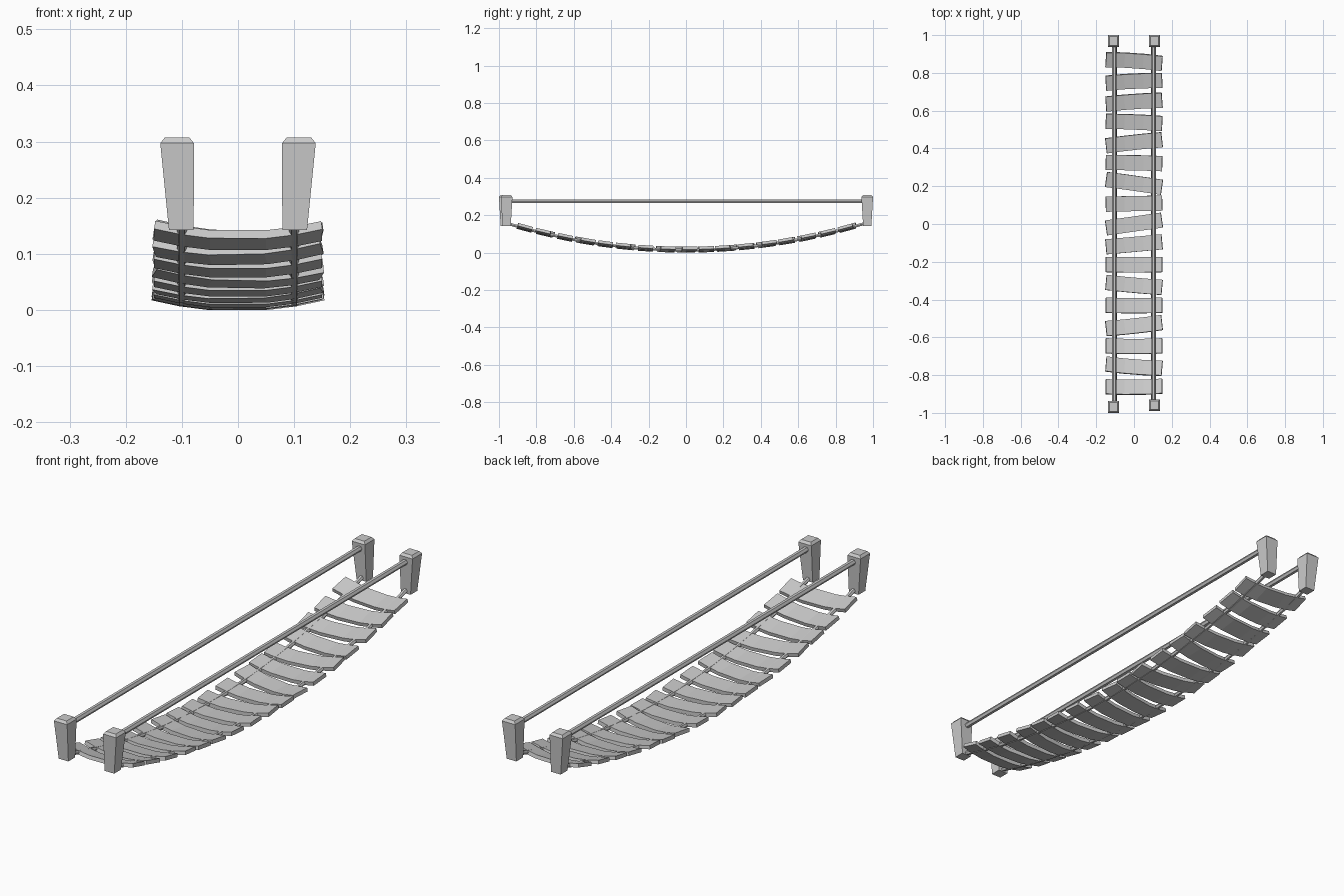
import bpy, bmesh, math
from mathutils import Matrix

if "Cube" in bpy.data.objects:
    bpy.data.objects.remove(bpy.data.objects["Cube"])

SAG = 0.156  # hanging curve: z = SAG * y^2


def finish(name, bm):
    bmesh.ops.recalc_face_normals(bm, faces=bm.faces)
    me = bpy.data.meshes.new(name)
    bm.to_mesh(me)
    bm.free()
    ob = bpy.data.objects.new(name, me)
    bpy.context.collection.objects.link(ob)
    return ob


def loft(name, rings):
    """Skin a list of equal-size closed rings and cap both ends."""
    bm = bmesh.new()
    vs = [[bm.verts.new(p) for p in r] for r in rings]
    n = len(vs[0])
    for a, b in zip(vs, vs[1:]):
        for i in range(n):
            j = (i + 1) % n
            bm.faces.new((a[i], a[j], b[j], b[i]))
    bm.faces.new(vs[0])
    bm.faces.new(vs[-1])
    return finish(name, bm)


def rope(name, pts, radius):
    cu = bpy.data.curves.new(name, 'CURVE')
    cu.dimensions = '3D'
    cu.bevel_depth = radius
    cu.bevel_resolution = 1
    cu.use_fill_caps = True
    sp = cu.splines.new('POLY')
    sp.points.add(len(pts) - 1)
    for p, co in zip(sp.points, pts):
        p.co = (*co, 1)
    sp.use_smooth = False
    ob = bpy.data.objects.new(name, cu)
    bpy.context.collection.objects.link(ob)


# planks: bowed boards, each slightly turned, following the sag
W, T = 0.04, 0.015
yaws = [0.01, -0.08, 0.0, 0.11, 0.0, -0.09, 0.0, 0.09, 0.14,
        0.02, -0.14, -0.02, 0.11, -0.04, 0.07, 0.05, -0.07]
for i, yaw in enumerate(yaws):
    y = (i - 8) * 0.1083
    rings = []
    for x in (-0.15, -0.1, -0.05, 0.05, 0.1, 0.15):
        z = 0.85 * (x * x - 0.0025)
        tx = x * (1 - 0.1 * abs(x))
        rings.append([(x, -W, z), (x, W, z), (tx, W, z + T), (tx, -W, z + T)])
    plank = loft(f"plank_{i + 1}", rings)
    plank.matrix_world = (Matrix.Translation((0, y, SAG * y * y))
                          @ Matrix.Rotation(math.atan(2 * SAG * y), 4, 'X')
                          @ Matrix.Rotation(yaw, 4, 'Z'))

# posts: tapered, leaning outwards, with a chamfered top
for sx, side in ((-1, "left"), (1, "right")):
    for sy, end in ((-1, "front"), (1, "back")):
        cy = sy * 0.969 + (0.01 if sx > 0 and sy < 0 else 0)
        rings = []
        for cx, hx, hy, z in ((0.101, 0.022, 0.022, 0.142), (0.1085, 0.03, 0.031, 0.297),
                              (0.1085, 0.022, 0.023, 0.307)):
            rings.append([(sx * cx + a * hx, cy + b * hy, z)
                          for a, b in ((-1, -1), (1, -1), (1, 1), (-1, 1))])
        loft(f"post_{end}_{side}", rings)

    # straight hand rail and sagging rope through the planks
    x = sx * 0.104
    rope(f"hand_rail_{side}", [(x, -0.96, 0.275), (x, 0.965, 0.275)], 0.0115)
    ys = [k * 0.1083 for k in range(-8, 9)]
    ys = [-0.96] + ys + [0.96]
    rope(f"deck_rope_{side}",
         [(sx * 0.1, y, SAG * y * y + 0.0135) for y in ys], 0.009)
